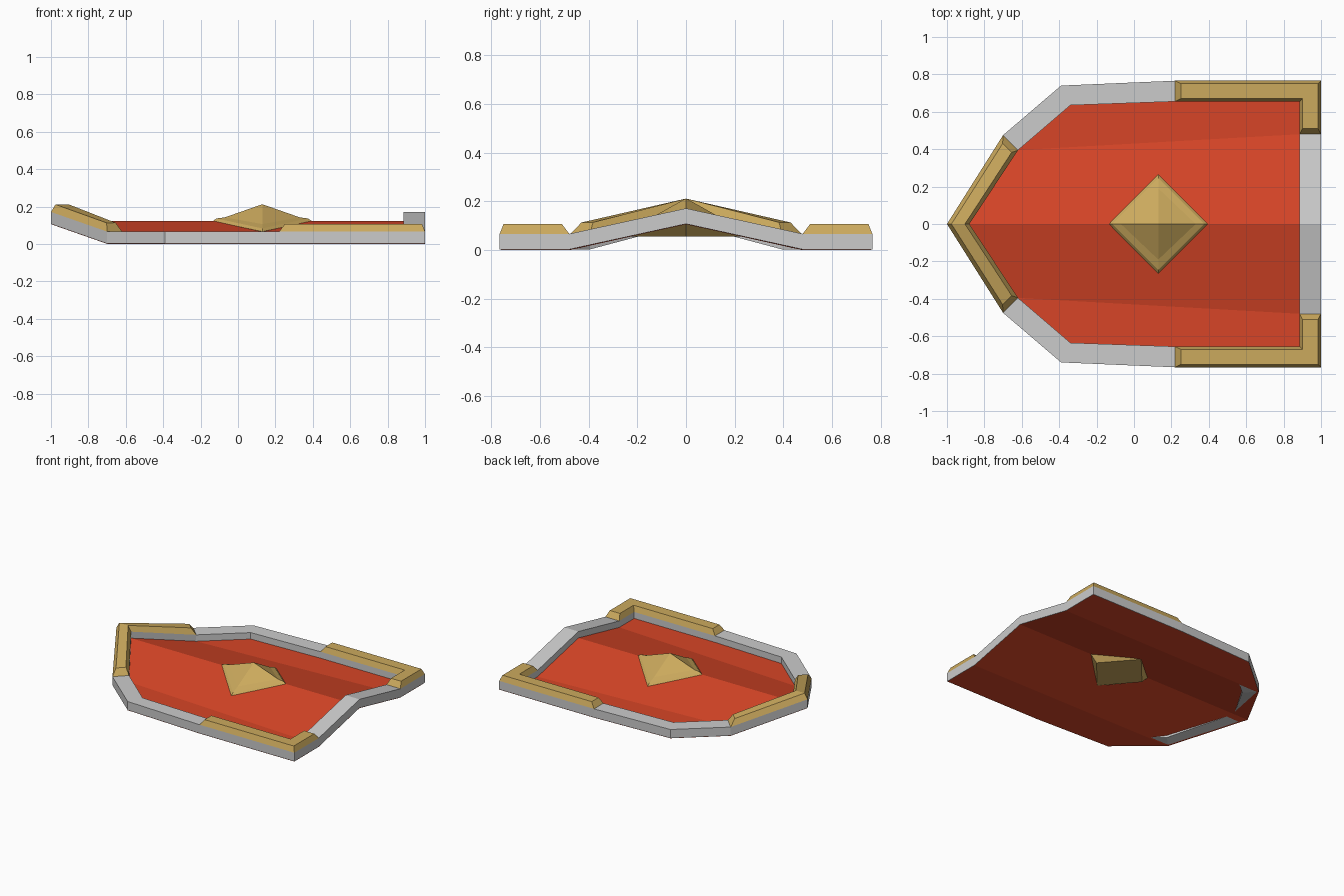
import bpy
from mathutils import Vector

if "Cube" in bpy.data.objects:
    bpy.data.objects.remove(bpy.data.objects["Cube"])


def material(name, color):
    m = bpy.data.materials.new(name)
    m.diffuse_color = (*color, 1)
    m.use_nodes = True
    m.node_tree.nodes["Principled BSDF"].inputs["Base Color"].default_value = m.diffuse_color
    return m


GOLD = material("gold", (0.60, 0.40, 0.11))
RED = material("red", (0.68, 0.06, 0.02))
GREY = None


def build(name, verts, faces, mat):
    me = bpy.data.meshes.new(name)
    me.from_pydata([tuple(v) for v in verts], [], faces)
    ob = bpy.data.objects.new(name, me)
    bpy.context.collection.objects.link(ob)
    if mat:
        me.materials.append(mat)
    # consistent outward normals
    import bmesh
    bm = bmesh.new()
    bm.from_mesh(me)
    bmesh.ops.recalc_face_normals(bm, faces=bm.faces)
    bm.to_mesh(me)
    bm.free()
    return ob


def loft(name, sections, mat, closed):
    """Join equal cross-sections along a path."""
    n, k = len(sections), len(sections[0])
    verts = [p for s in sections for p in s]
    faces = []
    for i in range(n if closed else n - 1):
        a, b = i * k, (i + 1) % n * k
        faces += [(a + j, a + (j + 1) % k, b + (j + 1) % k, b + j) for j in range(k)]
    if not closed:
        faces += [tuple(range(k)), tuple(range((n - 1) * k, n * k))]
    return build(name, verts, faces, mat)


# half outline: outer xy, inner xy, base height
HALF = [((-1, 0), (-.88, 0), .105), ((-.70, .475), (-.62, .395), 0),
        ((-.39, .74), (-.34, .635), 0), ((.22, .766), (.22, .655), 0),
        ((1, .766), (.885, .655), 0), ((1, .48), (.885, .48), 0),
        ((1, 0), (.885, 0), .105)]


def station(i, s=1):
    o, n, z = HALF[i]
    return Vector((o[0], s * o[1], z)), Vector((n[0], s * n[1], z))


RING = [station(i) for i in range(7)] + [station(i, -1) for i in range(5, 0, -1)]


def up(v, z):
    return v + Vector((0, 0, z))


# grey rim
loft("rim", [(up(o, .002), up(o, .066), up(i, .066), up(i, .002)) for o, i in RING],
     GREY, True)

# red folded panel: bottom reaches the outer edge, top stops at the rim
bottom = [o.lerp(i, .01) for o, i in RING]
top = [up(i, .018) for o, i in RING]
fold = [(0, 1, 5, 6), (1, 2, 3, 4, 5), (0, 6, 7, 11), (7, 8, 9, 10, 11)]
faces = fold + [tuple(j + 12 for j in f) for f in fold]
faces += [(j, (j + 1) % 12, (j + 1) % 12 + 12, j + 12) for j in range(12)]
build("panel", bottom + top, faces, RED)


def trim(name, stations, inset, end):
    """Chamfered gold strip lying on the rim."""
    tops = [(up(o.lerp(i, inset), .106), up(o.lerp(i, 1 - inset), .106))
            for o, i in stations]
    for a, b in ((0, 1), (-1, -2)):
        tops[a] = tuple(p + (q - p).normalized() * end for p, q in zip(tops[a], tops[b]))
    loft(name, [(up(o, .066), t[0], t[1], up(i, .066))
                for (o, i), t in zip(stations, tops)], GOLD, False)


# gold trims at the tip and the two rear corners
trim("tip_trim", [station(1), station(0), station(1, -1)], .2, .035)
for side, s in (("left", 1), ("right", -1)):
    trim(side + "_corner_trim", [station(i, s) for i in (3, 4, 5)], .14, .03)

# gold diamond boss, bent over the ridge: x radius, y radius, z at x corners, z at y corners
verts = []
for rx, ry, zx, zy in ((.20, .23, .055, .055), (.265, .265, .122, .066),
                       (.245, .245, .136, .083), (.20, .19, .142, .106)):
    verts += [(.13 + rx, 0, zx), (.13, ry, zy), (.13 - rx, 0, zx), (.13, -ry, zy)]
faces = [(3, 2, 1, 0)]
for r in range(0, 12, 4):
    faces += [(r + j, r + (j + 1) % 4, r + 4 + (j + 1) % 4, r + 4 + j) for j in range(4)]
verts.append((.13, 0, .212))
faces += [(12 + j, 12 + (j + 1) % 4, 16) for j in range(4)]
build("centre_boss", verts, faces, GOLD)
